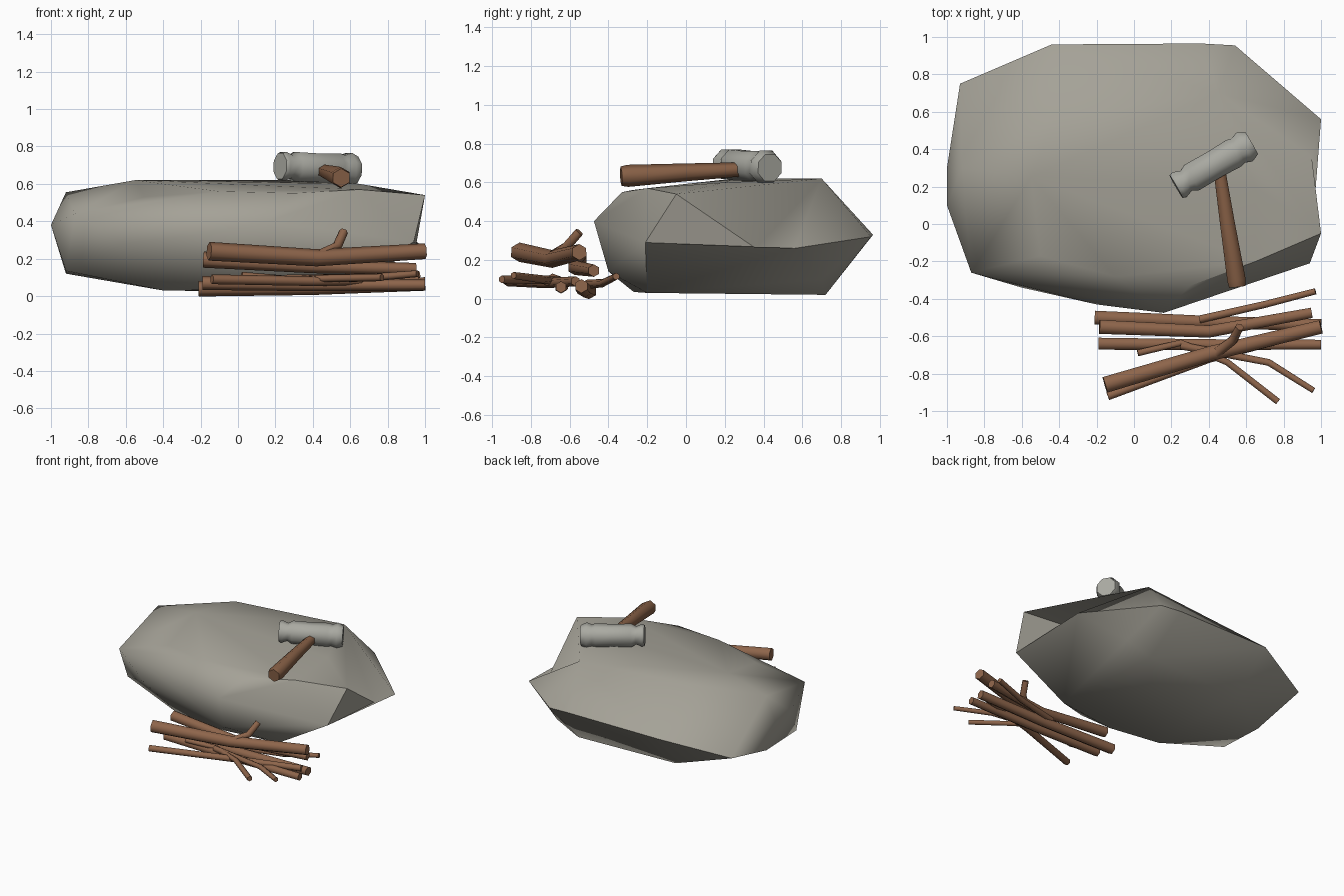
import bpy, bmesh, math
from mathutils import Vector


def material(name, rgb):
    m = bpy.data.materials.new(name)
    m.diffuse_color = (*rgb, 1)
    return m


STONE = material("warm grey stone", (0.375, 0.36, 0.31))
HEAD = material("hammer stone", (0.40, 0.40, 0.36))
WOOD = material("brown wood", (0.27, 0.13, 0.07))
HANDLE = material("handle wood", (0.24, 0.115, 0.06))


def finish(bm, name, mat, angle):
    bmesh.ops.recalc_face_normals(bm, faces=bm.faces)
    me = bpy.data.meshes.new(name)
    bm.to_mesh(me)
    bm.free()
    me.materials.append(mat)
    ob = bpy.data.objects.new(name, me)
    bpy.context.collection.objects.link(ob)
    bpy.ops.object.select_all(action='DESELECT')
    ob.select_set(True)
    bpy.context.view_layer.objects.active = ob
    bpy.ops.object.shade_smooth_by_angle(angle=math.radians(angle))
    return ob


def tube(name, pts, radii, mat, sides=6, angle=65):
    """Capped tube of given radii along a path."""
    pts = [Vector(p) for p in pts]
    bm = bmesh.new()
    rings = []
    for i, (p, r) in enumerate(zip(pts, radii)):
        t = (pts[min(i + 1, len(pts) - 1)] - pts[max(i - 1, 0)]).normalized()
        u = t.cross(Vector((0, 0, 1))).normalized()
        v = u.cross(t)
        rings.append([bm.verts.new(p + r * (math.cos(a) * u + math.sin(a) * v))
                      for a in (2 * math.pi * (k + 0.5) / sides for k in range(sides))])
    for a, b in zip(rings, rings[1:]):
        for k in range(sides):
            j = (k + 1) % sides
            bm.faces.new((a[k], a[j], b[j], b[k]))
    bm.faces.new(rings[0])
    bm.faces.new(rings[-1])
    return finish(bm, name, mat, angle)


# Boulder: hull of a top, a waist and a base ring
top = [(-0.55, 0.25, 0.62), (-0.42, 0.57, 0.62), (0.45, 0.70, 0.62), (-0.92, 0.3, 0.555),
       (-0.5, -0.17, 0.53), (-0.1, -0.28, 0.56), (0.3, -0.33, 0.55),
       (0.65, -0.2, 0.57), (1.0, -0.05, 0.54), (0.65, 0.2, 0.6)]
waist = [(-0.93, 0.75, 0.23), (-0.44, 0.96, 0.33), (0.0, 0.945, 0.34), (0.36, 0.965, 0.33),
         (0.54, 0.955, 0.32), (1.0, 0.56, 0.26), (0.94, -0.21, 0.29), (0.57, -0.33, 0.33),
         (0.16, -0.475, 0.4), (-0.2, -0.43, 0.33), (-0.6, -0.34, 0.28), (-0.87, -0.26, 0.44),
         (-1.0, 0.1, 0.38), (-1.0, 0.3, 0.38)]
base = [(-0.92, -0.08, 0.135), (-0.92, 0.3, 0.12), (-0.4, 0.7, 0.03), (0.45, 0.72, 0.02),
        (0.65, 0.7, 0.1), (0.5, -0.2, 0.03), (0.0, -0.27, 0.035), (-0.4, -0.2, 0.03),
        (0.16, -0.4, 0.14)]
bm = bmesh.new()
vs = {p: bm.verts.new(p) for p in top + waist + base}
bmesh.ops.convex_hull(bm, input=bm.verts)
bmesh.ops.delete(bm, geom=[v for v in bm.verts if not v.link_faces], context='VERTS')
# chipped right end
chip = bm.edges.get((vs[(1.0, -0.05, 0.54)], vs[(1.0, 0.56, 0.26)]))
if chip:
    _, v = bmesh.utils.edge_split(chip, chip.verts[0], 0.5)
    v.co = (0.95, 0.36, 0.26)
    for f in list(v.link_faces):
        far = max((w for w in f.verts if w is not v),
                  key=lambda w: min((w.co - e.other_vert(v).co).length for e in v.link_edges))
        bmesh.utils.face_split(f, v, far)
finish(bm, "boulder", STONE, 48)

# Hammer: lathed head with two grooves, tapered handle
a, b = Vector((0.225, 0.2, 0.695)), Vector((0.64, 0.44, 0.675))
prof = [(0.0, 0.075), (0.04, 0.083), (0.13, 0.066), (0.2, 0.085), (0.5, 0.083),
        (0.74, 0.088), (0.8, 0.08), (0.88, 0.095), (0.97, 0.075)]
tube("hammer_head", [a.lerp(b, t) for t, _ in prof], [r for _, r in prof], HEAD, 8, 60)
tube("hammer_handle", [(0.552, -0.335, 0.632), (0.548, -0.3, 0.634), (0.5, 0.0, 0.652),
                       (0.455, 0.3, 0.668)], [0.05, 0.057, 0.046, 0.036], HANDLE)

# Pile of sticks: path, start radius, end radius
sticks = {
    "thick_stick": ([(-0.155, -0.86, 0.24), (0.42, -0.69, 0.205), (1.0, -0.55, 0.24)], 0.05, 0.042),
    "short_twig": ([(0.44, -0.69, 0.22), (0.53, -0.62, 0.265), (0.565, -0.55, 0.345)], 0.03, 0.024),
    "low_stick": ([(-0.14, -0.92, 0.09), (0.4, -0.72, 0.08), (0.96, -0.57, 0.09)], 0.026, 0.026),
    "middle_stick": ([(-0.19, -0.64, 0.07), (0.4, -0.645, 0.06), (1.0, -0.645, 0.06)], 0.037, 0.03),
    "bent_twig": ([(0.02, -0.69, 0.11), (0.25, -0.635, 0.09), (0.5, -0.74, 0.095),
                   (0.77, -0.95, 0.1)], 0.02, 0.02),
    "side_twig": ([(0.25, -0.65, 0.09), (0.72, -0.74, 0.1), (0.96, -0.89, 0.12)], 0.024, 0.018),
    "back_stick": ([(-0.185, -0.55, 0.195), (0.4, -0.575, 0.16), (0.95, -0.475, 0.145)], 0.043, 0.032),
    "ground_stick": ([(-0.21, -0.5, 0.04), (0.4, -0.525, 0.045), (1.0, -0.54, 0.065)], 0.042, 0.036),
    "back_twig": ([(0.35, -0.51, 0.075), (0.7, -0.43, 0.08), (0.97, -0.36, 0.115)], 0.024, 0.019),
}
for name, (path, r0, r1) in sticks.items():
    n = len(path) - 1
    tube(name, path, [r0 + (r1 - r0) * i / n for i in range(n + 1)], WOOD)
